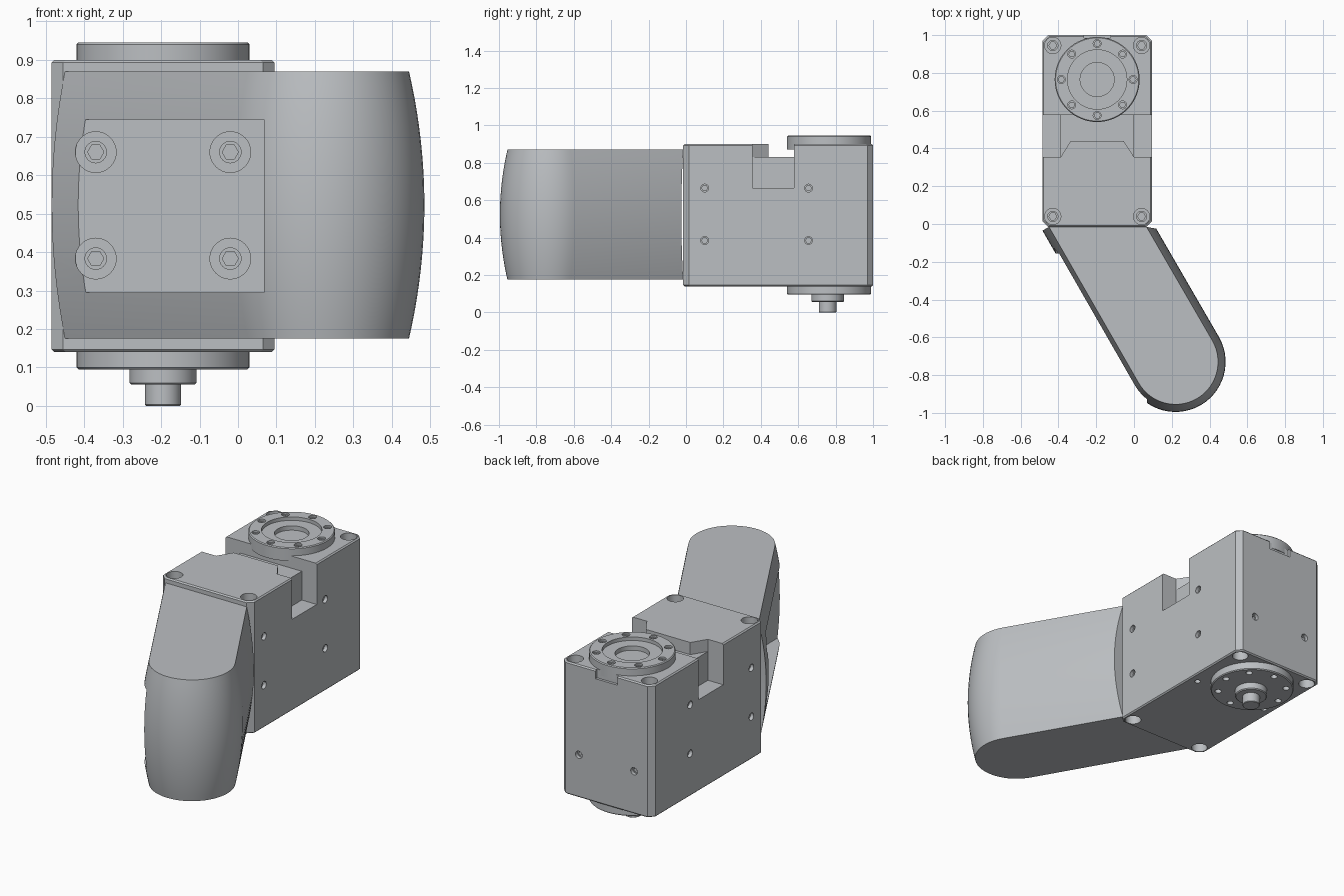
import bpy
import bmesh
from math import sin, cos, pi, radians
from mathutils import Vector

cube = bpy.data.objects.get("Cube")
if cube:
    bpy.data.objects.remove(cube, do_unlink=True)

metal = bpy.data.materials.new("Light grey metal")
metal.use_nodes = True
GREY = (0.50, 0.52, 0.54, 1)
metal.diffuse_color = GREY
metal.node_tree.nodes["Principled BSDF"].inputs["Base Color"].default_value = GREY


def add_loft(bm, rings):
    """Skin a list of equal-length rings and cap both ends."""
    loops = [[bm.verts.new(p) for p in ring] for ring in rings]
    n = len(loops[0])
    for a, b in zip(loops, loops[1:]):
        for i in range(n):
            j = (i + 1) % n
            bm.faces.new((a[i], a[j], b[j], b[i]))
    bm.faces.new(loops[0][::-1])
    bm.faces.new(loops[-1])


def make(name, lofts):
    bm = bmesh.new()
    for rings in lofts:
        add_loft(bm, rings)
    bmesh.ops.recalc_face_normals(bm, faces=bm.faces)
    mesh = bpy.data.meshes.new(name)
    bm.to_mesh(mesh)
    bm.free()
    mesh.materials.append(metal)
    obj = bpy.data.objects.new(name, mesh)
    bpy.context.collection.objects.link(obj)
    return obj


def prism(outline, z0, z1):
    return [[(x, y, z) for x, y in outline] for z in (z0, z1)]


def box(x0, x1, y0, y1, z0, z1):
    return prism([(x0, y0), (x1, y0), (x1, y1), (x0, y1)], z0, z1)


def lathe(base, axis, profile, n=48):
    """Rings of (radius, height) pairs along an axis."""
    turn = Vector(axis).to_track_quat('Z', 'Y')
    return [[Vector(base) + turn @ Vector((r * cos(2 * pi * i / n), r * sin(2 * pi * i / n), h))
             for i in range(n)] for r, h in profile]


def cut(target, lofts):
    cutter = make("cutter", lofts)
    cutter.hide_render = True
    mod = target.modifiers.new("cut", 'BOOLEAN')
    mod.operation = 'DIFFERENCE'
    mod.solver = 'EXACT'
    mod.object = cutter
    bpy.context.view_layer.objects.active = target
    bpy.ops.object.modifier_apply(modifier=mod.name)
    bpy.data.objects.remove(cutter, do_unlink=True)


def drill(target, points, axis, radius, depth, n=24, start=-0.02):
    cut(target, [lathe(p, axis, [(radius, start), (radius, depth)], n) for p in points])


def socket_holes(target, points, axis, radius, depth):
    """Round hole with a hexagonal socket at its floor."""
    drill(target, points, axis, radius, depth)
    drill(target, points, axis, radius * 0.75, depth + 0.025, 6)


def finish(obj):
    bpy.ops.object.select_all(action='DESELECT')
    obj.select_set(True)
    bpy.context.view_layer.objects.active = obj
    bpy.ops.object.shade_smooth_by_angle(angle=radians(25))


LEFT, RIGHT, FRONT, BACK = 0.095, -0.485, -0.015, 1.0
BOTTOM, TOP = 0.14, 0.90
AX, AY = -0.195, 0.765
UP, DOWN = (0, 0, 1), (0, 0, -1)


# Chamfered housing block
def block_outline(inset, c=0.03):
    x0, x1, y0, y1 = RIGHT + inset, LEFT - inset, FRONT + inset, BACK - inset
    return [(x0 + c, y0), (x1 - c, y0), (x1, y0 + c), (x1, y1 - c),
            (x1 - c, y1), (x0 + c, y1), (x0, y1 - c), (x0, y0 + c)]


b = 0.007
block = make("housing_block", [[[(x, y, z) for x, y in block_outline(i)] for z, i in
             ((BOTTOM, b), (BOTTOM + b, 0), (TOP - b, 0), (TOP, b))]])

# Saddle notch across the top, deeper at both sides
N0, N1 = 0.355, 0.578
cut(block, [prism([(-0.6, N0), (-0.388, N0), (-0.335, 0.44), (-0.055, 0.44), (0, N0),
                   (0.2, N0), (0.2, N1), (-0.6, N1)], 0.83, 1.0)])
cut(block, [box(-0.6, -0.388, N0, N1, 0.665, 1.0), box(0, 0.2, N0, N1, 0.665, 1.0)])
cut(block, [box(-0.265, -0.125, 0.985, 1.1, 0.85, 1.0)])

# Corner, side, back and underside holes
for z, axis in ((TOP, DOWN), (BOTTOM, UP)):
    corners = [(x, y, z) for x in (-0.43, 0.04) for y in (0.04, 0.945)]
    drill(block, corners, axis, 0.043, 0.05)
    socket_holes(block, corners, axis, 0.027, 0.06)
for x, axis in ((LEFT, (-1, 0, 0)), (RIGHT, (1, 0, 0))):
    socket_holes(block, [(x, y, z) for y in (0.1, 0.655) for z in (0.385, 0.665)], axis, 0.021, 0.02)
socket_holes(block, [(x, BACK, 0.385) for x in (-0.37, -0.02)], (0, -1, 0), 0.021, 0.02)
drill(block, [(x, 0.585, BOTTOM) for x in (-0.43, 0.04)], UP, 0.016, 0.03)
finish(block)


def bolt_circle(z, radius):
    return [(AX + radius * cos(i * pi / 4), AY + radius * sin(i * pi / 4), z) for i in range(8)]


# Output flange with stepped bore
flange = make("output_flange", [lathe((AX, AY, 0), UP, [
    (0.225, 0.87), (0.225, 0.94), (0.22, 0.945), (0.157, 0.945), (0.157, 0.925),
    (0.09, 0.925), (0.09, 0.885)], 64)])
socket_holes(flange, bolt_circle(0.945, 0.19), DOWN, 0.021, 0.01)
finish(flange)

# Lower flange, boss and shaft
lower = make("lower_flange", [lathe((AX, AY, 0), UP, [
    (0.22, 0.095), (0.225, 0.1), (0.225, 0.15)], 64)])
drill(lower, bolt_circle(0.095, 0.185), UP, 0.018, 0.025)
finish(lower)
finish(make("shaft_boss", [lathe((AX, 0.757, 0), UP, [(0.082, 0.055), (0.087, 0.06), (0.087, 0.1)])]))
finish(make("drive_shaft", [lathe((AX, 0.757, 0), UP, [(0.044, 0), (0.047, 0.003), (0.047, 0.06)])]))


# Slanted arm with a round end and barrel-shaped walls
def arm_ring(t, steps=28):
    bulge = 0.04 * (1 - t * t)
    r = 0.225 + bulge
    ring = [(-0.45 - 0.866 * bulge, FRONT - 0.5 * bulge)]
    for i in range(steps + 1):
        a = radians(210 + 180 * i / steps)
        ring.append((0.22 + r * cos(a), -0.73 + r * sin(a)))
    ring.append((0.066 + 1.3 * bulge, FRONT - 0.25 * bulge))
    return [(x, y, 0.5225 + 0.3475 * t) for x, y in ring]


arm = make("slanted_arm", [[arm_ring(-1 + i / 10) for i in range(21)]])

# Bolt pocket opening to the front
FLOOR = -0.155
cut(arm, [box(-0.7, 0.068, -1.2, FLOOR, 0.295, 0.745)])
bolts = [(x, FLOOR, z) for x in (-0.37, -0.02) for z in (0.383, 0.66)]
drill(arm, bolts, (0, 1, 0), 0.053, 0.04, 32, -0.05)
socket_holes(arm, bolts, (0, 1, 0), 0.028, 0.055)
finish(arm)
